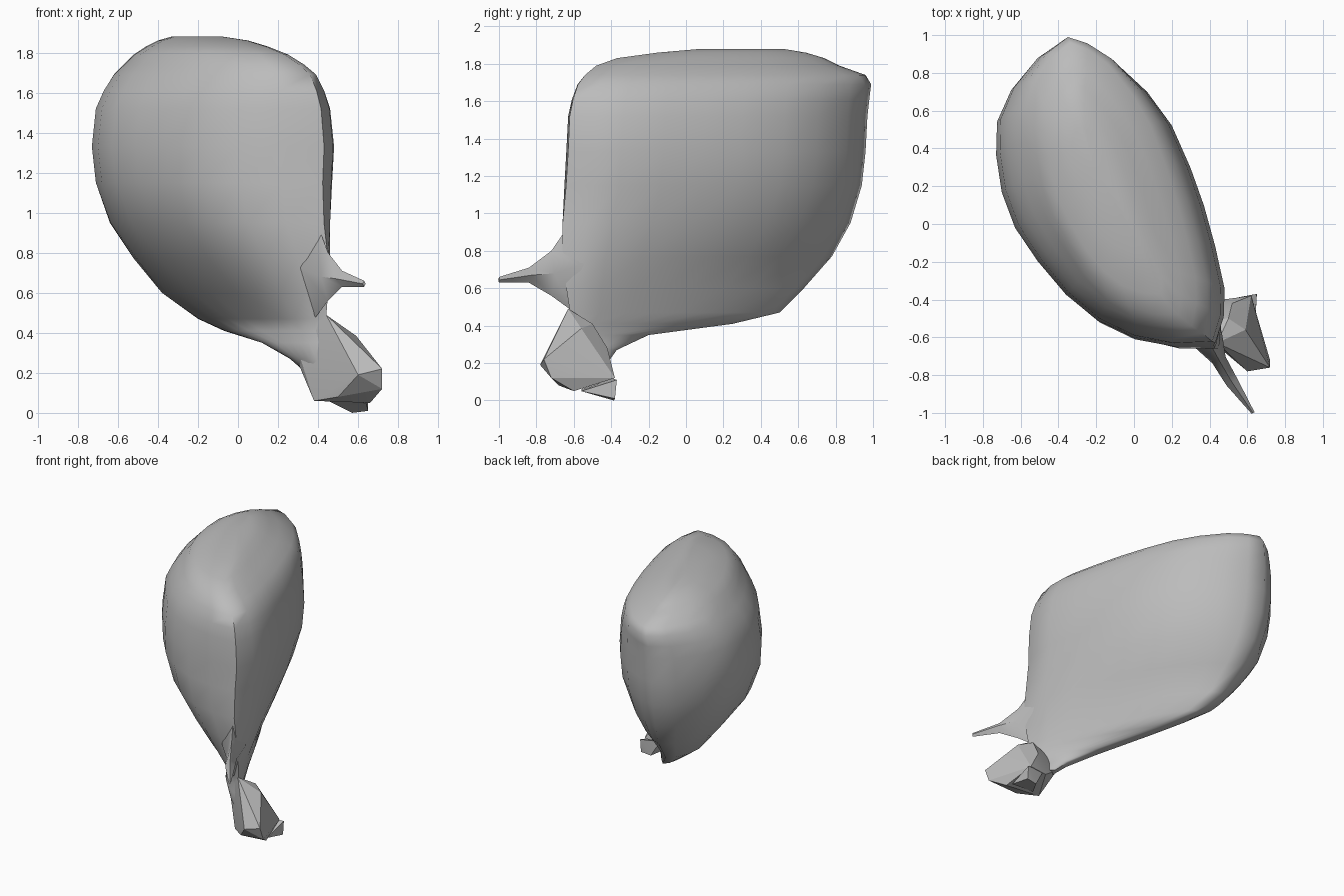
import bpy, bmesh
from mathutils import Vector

if "Cube" in bpy.data.objects:
    bpy.data.objects.remove(bpy.data.objects["Cube"])

grey = bpy.data.materials.new("plain grey")
grey.use_nodes = True
COLOUR = (0.5, 0.5, 0.5, 1)
grey.diffuse_color = COLOUR
grey.node_tree.nodes["Principled BSDF"].inputs["Base Color"].default_value = COLOUR


def finish(bm, name, angle):
    bmesh.ops.recalc_face_normals(bm, faces=bm.faces)
    mesh = bpy.data.meshes.new(name)
    bm.to_mesh(mesh)
    bm.free()
    mesh.materials.append(grey)
    obj = bpy.data.objects.new(name, mesh)
    bpy.context.collection.objects.link(obj)
    bpy.ops.object.select_all(action='DESELECT')
    obj.select_set(True)
    bpy.context.view_layer.objects.active = obj
    bpy.ops.object.shade_smooth_by_angle(angle=angle)


def loft(name, rings, angle=1.0):
    bm = bmesh.new()
    loops = [[bm.verts.new(p) for p in ring] for ring in rings]
    n = len(loops[0])
    for a, b in zip(loops, loops[1:]):
        for i in range(n):
            j = (i + 1) % n
            bm.faces.new((a[i], a[j], b[j], b[i]))
    # Fan each end around its centre
    for ring in (loops[0], loops[-1]):
        mid = bm.verts.new(sum((v.co for v in ring), Vector()) / n)
        for i in range(n):
            bm.faces.new((mid, ring[i], ring[(i + 1) % n]))
    finish(bm, name, angle)


def hull(name, points, angle=0.35):
    bm = bmesh.new()
    for p in points:
        bm.verts.new(p)
    bmesh.ops.convex_hull(bm, input=bm.verts)
    loose = [v for v in bm.verts if not v.link_faces]
    bmesh.ops.delete(bm, geom=loose, context='VERTS')
    finish(bm, name, angle)


# Body and neck: a leaf outline, squeezed towards its long axis and fitted at each height
LEAF = [Vector(p) for p in (
    (.43, -.64), (.475, -.5), (.48, -.35), (.43, -.12), (.37, .1), (.3, .3),
    (.2, .53), (.07, .71), (-.1, .87), (-.25, .945), (-.38, .975), (-.52, .88),
    (-.65, .72), (-.725, .55), (-.73, .37), (-.7, .17), (-.63, -.02),
    (-.51, -.2), (-.36, -.38), (-.19, -.52), (0, -.61), (.22, -.65))]
TIP, TAIL = Vector((.45, -.64)), Vector((-.38, .975))
AXIS = (TAIL - TIP).normalized()


def slice_at(z, x0, x1, y0, y1, squeeze):
    pts = []
    for p in LEAF:
        on_axis = TIP + AXIS * (p - TIP).dot(AXIS)
        # The flank on +x pinches in more than the other
        power = 1.3 if p.x > on_axis.x else 0.9
        pts.append(on_axis.lerp(p, squeeze ** power))
    lo = [min(p[i] for p in pts) for i in (0, 1)]
    hi = [max(p[i] for p in pts) for i in (0, 1)]
    return [(x0 + (p.x - lo[0]) / (hi[0] - lo[0]) * (x1 - x0),
             y0 + (p.y - lo[1]) / (hi[1] - lo[1]) * (y1 - y0), z) for p in pts]


LEVELS = (
    (.20, .34, .48, -.62, -.42, .7),
    (.27, .26, .45, -.62, -.37, .6),
    (.35, .12, .44, -.62, -.20, .4),
    (.41, -.07, .44, -.62, .25, .28),
    (.47, -.20, .44, -.62, .50, .32),
    (.60, -.38, .45, -.64, .63, .48),
    (.77, -.52, .46, -.66, .78, .69),
    (.95, -.64, .46, -.66, .88, .88),
    (1.15, -.71, .47, -.65, .94, .99),
    (1.33, -.73, .48, -.64, .96, 1),
    (1.52, -.71, .46, -.63, .97, .98),
    (1.61, -.67, .43, -.61, .98, .95),
    (1.69, -.62, .39, -.58, .99, .91),
    (1.74, -.57, .33, -.54, .96, .87),
    (1.79, -.52, .25, -.48, .82, .82),
    (1.83, -.46, .15, -.37, .74, .76),
    (1.86, -.40, .05, -.15, .64, .7),
    (1.88, -.33, -.08, .08, .52, .65))
loft("body", [slice_at(*level) for level in LEVELS])

# Thin pointed flap at the front: centre x, y, low z, high z, half thickness
FLAP = ((.33, -.45, .45, 1.12, .08), (.39, -.61, .48, .96, .075),
        (.45, -.72, .56, .80, .035), (.52, -.84, .63, .71, .03),
        (.63, -1.0, .63, .66, .008))
loft("front_flap", [[(x - t, y - t / 2, (a + b) / 2), (x, y, a),
                     (x + t, y + t / 2, (a + b) / 2), (x, y, b)]
                    for x, y, a, b, t in FLAP], 0.8)

# Faceted foot
hull("foot", ((.38, -.58, .06), (.3, -.48, .25), (.29, -.52, .34),
              (.44, -.63, .49), (.59, -.56, .385), (.5, -.5, .41),
              (.72, -.76, .22), (.72, -.72, .12), (.60, -.78, .19),
              (.50, -.68, .08), (.66, -.6, .05), (.52, -.42, .28),
              (.62, -.38, .12), (.47, -.4, .12)))

# Low heel under the foot
hull("heel", ((.45, -.56, .06), (.64, -.56, .05), (.65, -.38, .01),
              (.57, -.385, 0), (.50, -.40, .12), (.65, -.37, .11)))
